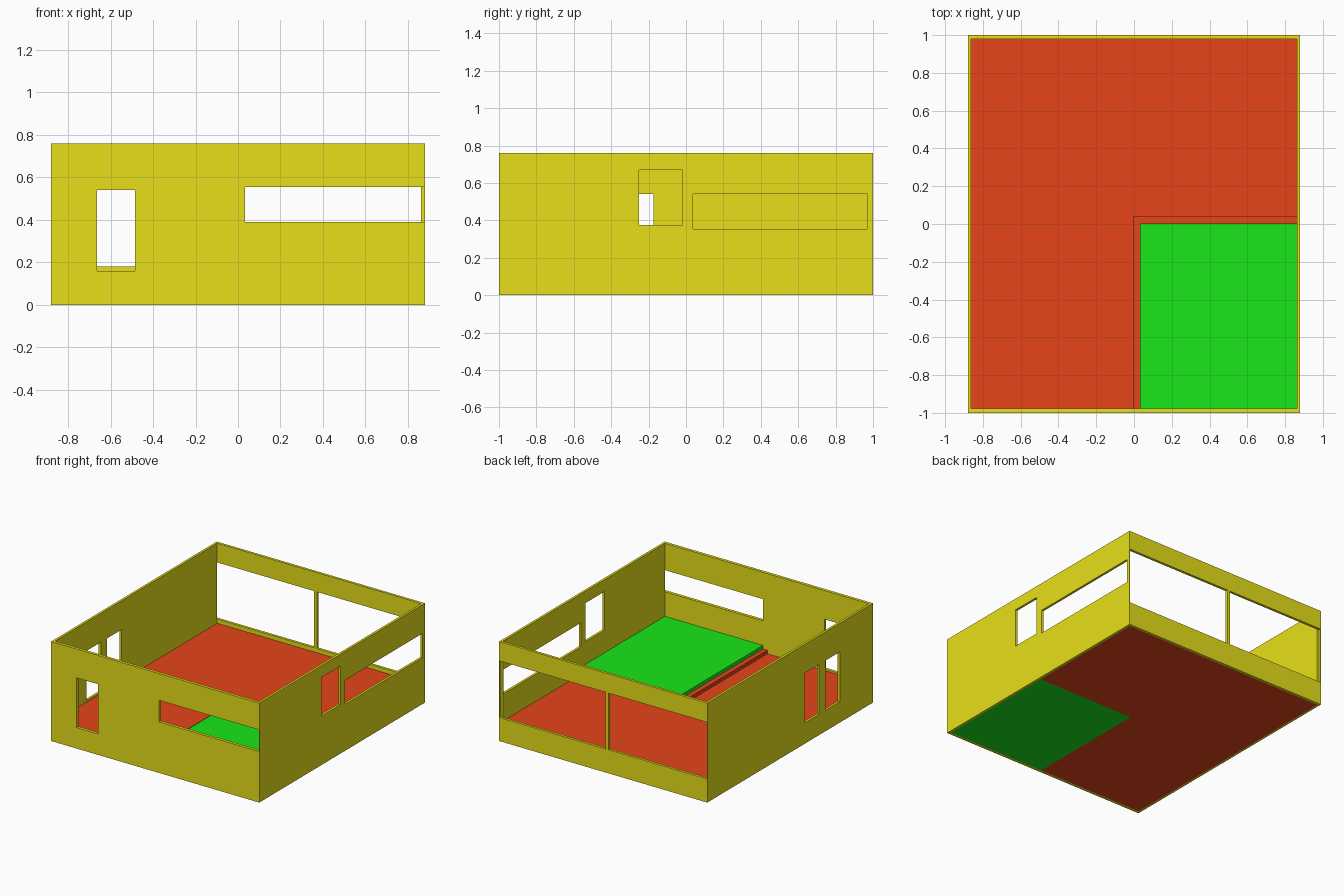
import bpy, bmesh

if "Cube" in bpy.data.objects:
    bpy.data.objects.remove(bpy.data.objects["Cube"])


def material(name, rgb):
    m = bpy.data.materials.new(name)
    m.diffuse_color = (*rgb, 1)
    m.use_nodes = True
    m.node_tree.nodes["Principled BSDF"].inputs["Base Color"].default_value = m.diffuse_color
    return m


YELLOW = material("wall_yellow", (0.8, 0.74, 0.01))
RED = material("floor_red", (0.8, 0.06, 0.01))
GREEN = material("floor_green", (0.01, 0.8, 0.01))


def prism(name, outline, z0, z1, mat=None):
    """Extrude a flat xy outline from z0 to z1."""
    bm = bmesh.new()
    face = bm.faces.new([bm.verts.new((x, y, z0)) for x, y in outline])
    out = bmesh.ops.extrude_face_region(bm, geom=[face])["geom"]
    top = [v for v in out if isinstance(v, bmesh.types.BMVert)]
    bmesh.ops.translate(bm, verts=top, vec=(0, 0, z1 - z0))
    bmesh.ops.recalc_face_normals(bm, faces=bm.faces)
    me = bpy.data.meshes.new(name)
    bm.to_mesh(me)
    bm.free()
    ob = bpy.data.objects.new(name, me)
    bpy.context.collection.objects.link(ob)
    if mat:
        me.materials.append(mat)
    return ob


def box(name, x0, x1, y0, y1, z0, z1, mat=None):
    return prism(name, [(x0, y0), (x1, y0), (x1, y1), (x0, y1)], z0, z1, mat)


def cut(target, *bounds):
    """Subtract a box from the target."""
    cutter = box("cutter", *bounds)
    cutter.hide_render = True
    mod = target.modifiers.new("cut", 'BOOLEAN')
    mod.operation = 'DIFFERENCE'
    mod.solver = 'EXACT'
    mod.object = cutter
    bpy.context.view_layer.objects.active = target
    bpy.ops.object.modifier_apply(modifier=mod.name)
    bpy.data.objects.remove(cutter)


L, R, F, B = -0.862, 0.862, -0.977, 0.98   # inner wall faces

# outer walls, hollowed to a shell
walls = box("walls", -0.88, 0.88, -1, 1, 0, 0.76, YELLOW)
cut(walls, L, R, F, B, -0.1, 1)

# front windows: tall one and a strip running into the corner
cut(walls, -0.663, -0.485, -1.1, F + 0.001, 0.16, 0.54)
cut(walls, 0.033, 0.878, -1.1, F + 0.001, 0.39, 0.555)

# back wall openings either side of a thin post
for x0, x1 in ((-0.878, -0.045), (-0.02, 0.878)):
    cut(walls, x0, x1, B - 0.001, 1.1, 0.18, 0.613)

# right wall windows
cut(walls, R - 0.001, 1, -0.25, -0.02, 0.375, 0.67)
cut(walls, R - 0.001, 1, 0.037, 0.97, 0.355, 0.54)

# left wall pair of tall windows
for y0 in (-0.6, -0.35):
    cut(walls, -1, L + 0.001, y0, y0 + 0.175, 0.16, 0.54)

# L-shaped main floor, the step above it, and the raised platform
SX, SY = 0.033, 0.003
prism("main_floor", [(L, F), (SX, F), (SX, SY), (R, SY), (R, B), (L, B)],
      0, 0.148, RED)
prism("step", [(-0.004, F), (SX, F), (SX, SY), (R, SY), (R, 0.04), (-0.004, 0.04)],
      0.148, 0.175, RED)
box("raised_floor", SX, R, F, SY, 0, 0.202, GREEN)
